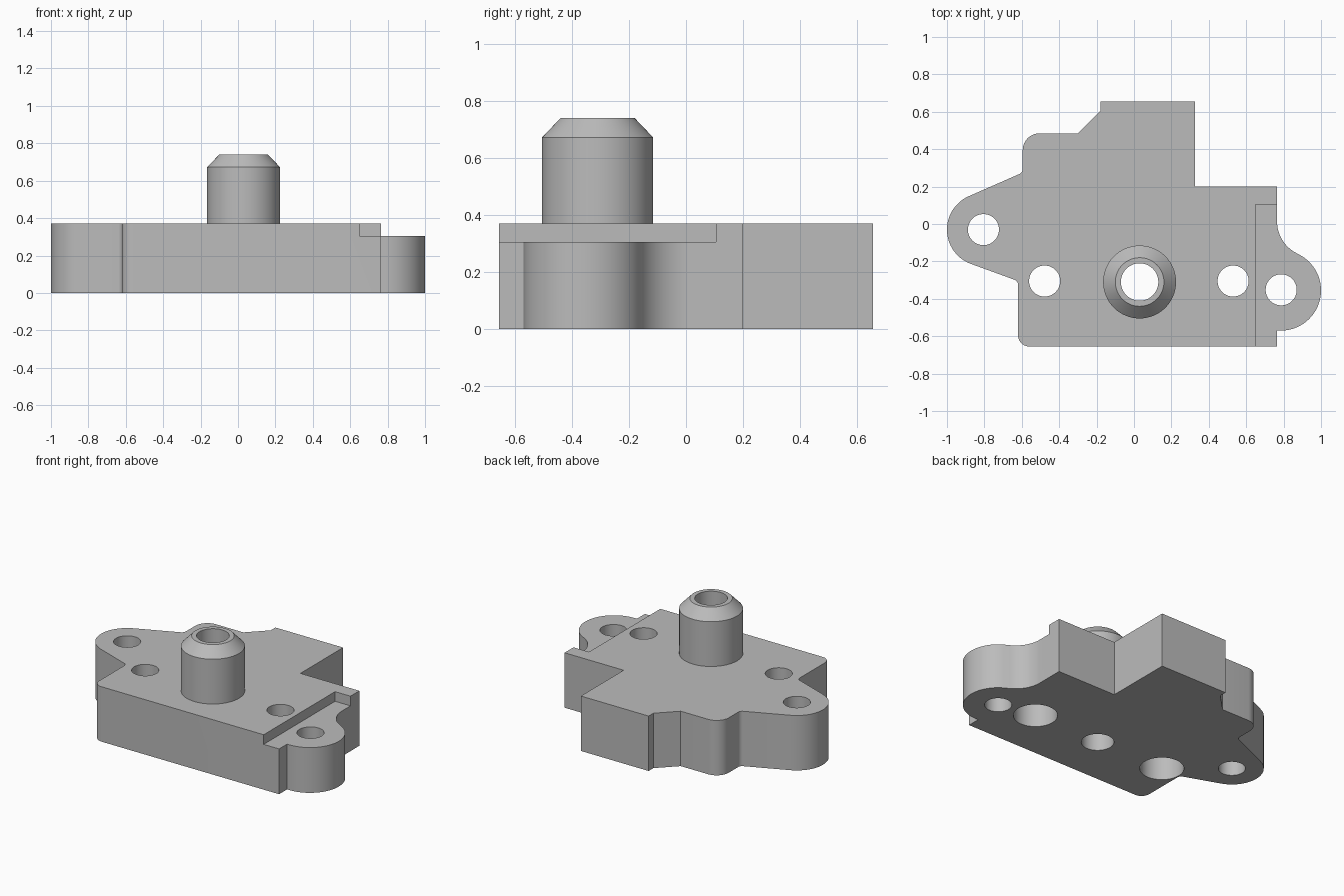
import bpy, bmesh, math
from mathutils import Vector

cube = bpy.data.objects.get("Cube")
if cube:
    bpy.data.objects.remove(cube)

grey = bpy.data.materials.new("plain grey")
grey.use_nodes = True
grey.diffuse_color = (0.5, 0.5, 0.5, 1)
grey.node_tree.nodes["Principled BSDF"].inputs["Base Color"].default_value = grey.diffuse_color

BASE_TOP = 0.37
LEDGE = 0.305
BOSS = (0.03, -0.31)


def arc(cx, cy, r, start, end, n=28):
    """Points along an arc, angles in degrees."""
    angles = [math.radians(start + (end - start) * i / n) for i in range(n + 1)]
    return [(cx + r * math.cos(a), cy + r * math.sin(a)) for a in angles]


def rounded(points, n=8):
    """Replace every corner that carries a radius by a fillet arc."""
    out = []
    for i, p in enumerate(points):
        c = Vector(p[:2])
        if len(p) < 3:
            out.append(c)
            continue
        u = (Vector(points[i - 1][:2]) - c).normalized()
        v = (Vector(points[(i + 1) % len(points)][:2]) - c).normalized()
        half = u.angle(v) / 2
        centre = c + (u + v).normalized() * p[2] / math.sin(half)
        reach = p[2] / math.tan(half)
        a, b = c + u * reach - centre, c + v * reach - centre
        turn = math.atan2(a.x * b.y - a.y * b.x, a.dot(b))
        start = math.atan2(a.y, a.x)
        for k in range(n + 1):
            t = start + turn * k / n
            out.append(centre + p[2] * Vector((math.cos(t), math.sin(t))))
    return out


def finish(name, bm):
    bmesh.ops.recalc_face_normals(bm, faces=bm.faces)
    mesh = bpy.data.meshes.new(name)
    bm.to_mesh(mesh)
    bm.free()
    mesh.materials.append(grey)
    ob = bpy.data.objects.new(name, mesh)
    bpy.context.collection.objects.link(ob)
    return ob


def prism(name, outline, z0, z1):
    bm = bmesh.new()
    face = bm.faces.new([bm.verts.new((p[0], p[1], z0)) for p in outline])
    top = bmesh.ops.extrude_face_region(bm, geom=[face])["geom"]
    verts = [g for g in top if isinstance(g, bmesh.types.BMVert)]
    bmesh.ops.translate(bm, vec=(0, 0, z1 - z0), verts=verts)
    return finish(name, bm)


def cut(target, cutter):
    cutter.hide_render = True
    mod = target.modifiers.new("cut", 'BOOLEAN')
    mod.operation, mod.solver, mod.object = 'DIFFERENCE', 'EXACT', cutter
    bpy.context.view_layer.objects.active = target
    bpy.ops.object.modifier_apply(modifier=mod.name)
    bpy.data.objects.remove(cutter)


def drill(target, x, y, r, z0=-0.1, z1=0.6):
    cut(target, prism("drill_cutter", arc(x, y, r, 0, 360, 64)[:-1], z0, z1))


def smooth(ob):
    bpy.ops.object.select_all(action='DESELECT')
    ob.select_set(True)
    bpy.context.view_layer.objects.active = ob
    bpy.ops.object.shade_smooth_by_angle(angle=math.radians(25))


# Base plate with a mounting lug on each side
outline = [(0.765, 0.2), (0.325, 0.2), (0.325, 0.655), (-0.18, 0.655),
           (-0.18, 0.605), (-0.3, 0.485), (-0.595, 0.485, 0.09), (-0.595, 0.275, 0.03)]
outline += arc(-0.805, -0.03, 0.195, 113.5, 250.2)
outline += [(-0.62, -0.305, 0.03), (-0.62, -0.655, 0.06), (0.765, -0.655), (0.765, -0.57)]
outline += arc(0.785, -0.355, 0.215, -90, 65.5)
outline += arc(0.955, 0.0135, 0.19, 245.5, 180)[1:]
base = prism("base_plate", rounded(outline), 0, BASE_TOP)

# Lowered ledge on the left side
cut(base, prism("ledge_cutter", [(0.65, -0.8), (1.2, -0.8), (1.2, 0.105), (0.65, 0.105)], LEDGE, 0.6))

# Lug holes, centre bore and counterbored screw holes
drill(base, -0.805, -0.03, 0.083)
drill(base, 0.787, -0.352, 0.083)
drill(base, *BOSS, 0.1)
for x in (-0.478, 0.53):
    drill(base, x, -0.305, 0.083)
    drill(base, x, -0.305, 0.135, z1=0.22)
smooth(base)

# Hollow boss with a chamfered rim, turned from a profile
bm = bmesh.new()
profile = [(0.1, BASE_TOP), (0.1, 0.74), (0.13, 0.74), (0.195, 0.672), (0.195, BASE_TOP)]
verts = [bm.verts.new((BOSS[0] + r, BOSS[1], z)) for r, z in profile]
edges = [bm.edges.new(pair) for pair in zip(verts, verts[1:])]
bmesh.ops.spin(bm, geom=verts + edges, cent=(*BOSS, 0), axis=(0, 0, 1),
               angle=math.tau, steps=64)
bmesh.ops.remove_doubles(bm, verts=bm.verts, dist=0.0001)
boss = finish("boss", bm)
# Keep the open tube's normals pointing outwards
if any(p.normal.z < -0.9 for p in boss.data.polygons):
    boss.data.flip_normals()
smooth(boss)
